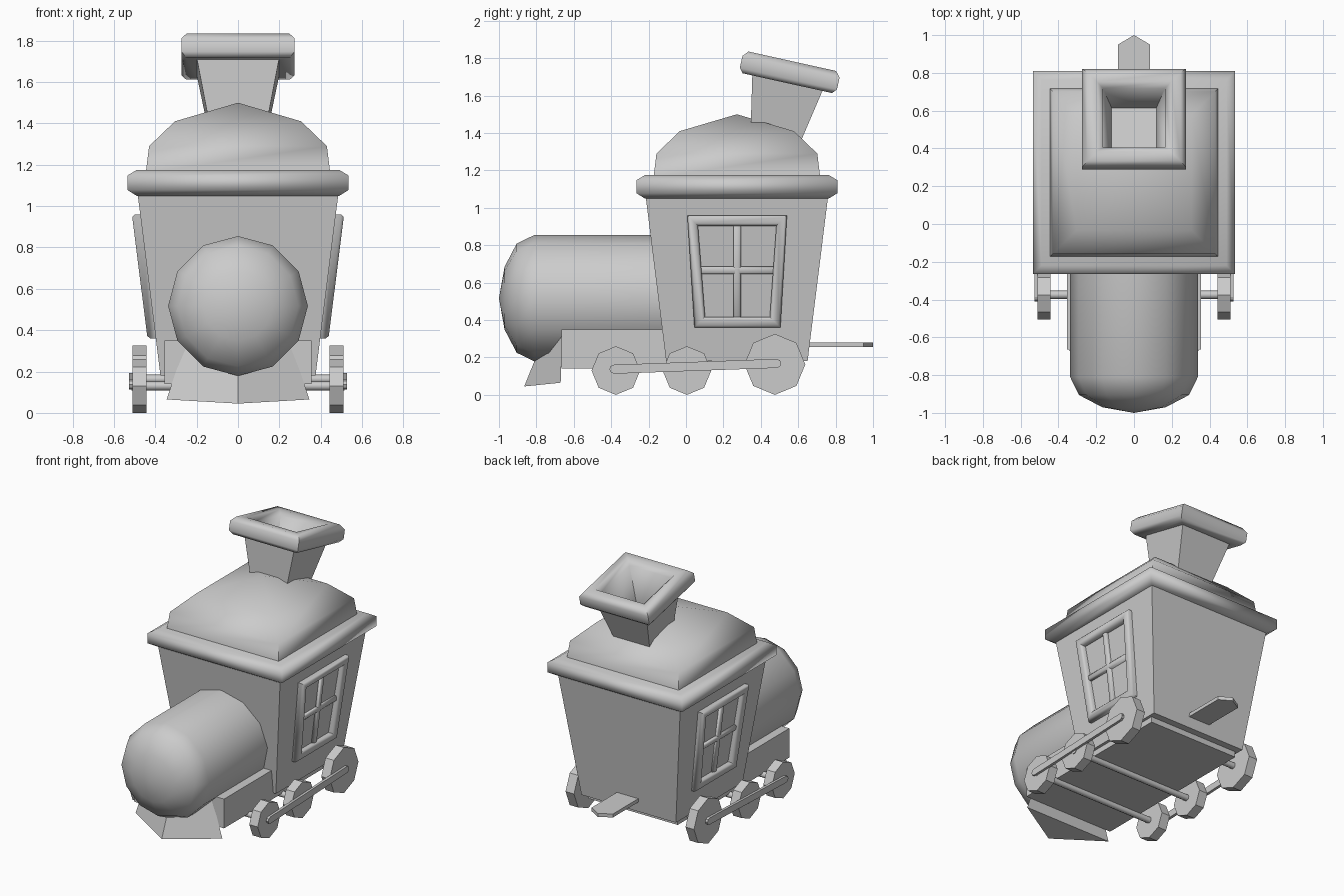
import bpy, bmesh
from math import sin, cos, pi, radians, atan2
from mathutils import Vector

if "Cube" in bpy.data.objects:
    bpy.data.objects.remove(bpy.data.objects["Cube"])


def finish(name, bm, smooth=None, mirror=False):
    bmesh.ops.recalc_face_normals(bm, faces=bm.faces)
    me = bpy.data.meshes.new(name)
    bm.to_mesh(me)
    bm.free()
    ob = bpy.data.objects.new(name, me)
    bpy.context.collection.objects.link(ob)
    if smooth:
        me.shade_smooth()
        me.set_sharp_from_angle(angle=radians(smooth))
    if mirror:
        ob.modifiers.new("Mirror", 'MIRROR').use_mirror_merge = False
    return ob


def loft(name, rings, smooth=None, mirror=False, caps=True):
    """Bridge rings of points; a one-point last ring makes an apex."""
    bm = bmesh.new()
    vs = [[bm.verts.new(p) for p in r] for r in rings]
    n = len(vs[0])
    for a, b in zip(vs, vs[1:]):
        for i in range(n):
            j = (i + 1) % n
            bm.faces.new((a[i], a[j], b[0]) if len(b) == 1 else (a[i], a[j], b[j], b[i]))
    if caps:
        bm.faces.new(vs[0])
        if len(vs[-1]) == n:
            bm.faces.new(vs[-1])
    return finish(name, bm, smooth, mirror)


def rect(hx, hy, cy, z):
    return [(-hx, cy - hy, z), (hx, cy - hy, z), (hx, cy + hy, z), (-hx, cy + hy, z)]


def disc_x(x, y, z, r, n):
    return [(x, y + r * cos(2 * pi * i / n), z + r * sin(2 * pi * i / n)) for i in range(n)]


CY = 0.272  # middle of the cab along y

# Cab, roof slab and domed roof
loft("cab", [rect(.375, .378, CY, .18), rect(.488, .49, CY, 1.08)])
loft("roof_rim", [rect(.49 + o, .492 + o, CY, z) for o, z in
                  ((0, 1.05), (.045, 1.078), (.045, 1.148), (0, 1.175))], 62)
loft("roof_dome", [rect(h, h, CY, z) for h, z in
                   ((.446, 1.16), (.43, 1.29), (.305, 1.41))] + [[(0, CY, 1.50)]], 62)

# Hollow square chimney, leaning back
tilt = radians(12.5)


def chimney_ring(h, w):
    return [(x * h * 1.03, .555 + y * h * cos(tilt) + w * sin(tilt),
             1.725 - y * h * sin(tilt) + w * cos(tilt))
            for x, y in ((-1, -1), (1, -1), (1, 1), (-1, 1))]


loft("chimney", [chimney_ring(h, w) for h, w in
                 ((.118, -.45), (.192, -.06), (.245, -.06), (.266, -.035), (.266, .03),
                  (.24, .06), (.19, .06), (.16, .03), (.115, -.24))], 62)

# Boiler with rounded nose
boiler = []
for y, r in ((0, .338), (-.81, .338), (-.905, .292), (-.97, .168)):
    boiler.append([(r * sin(pi * i / 6), y, .517 + r * cos(pi * i / 6)) for i in range(12)])
loft("boiler", boiler + [[(0, -1.0, .517)]], 40)

# Chassis
loft("chassis", [rect(.355, .633, -.032, z) for z in (.14, .35)])

# Wedge-shaped track guard
loft("track_guard", [[(-.345, -.67, .065), (0, -.865, .045), (.345, -.67, .065)],
                     [(-.25, -.66, .35), (0, -.75, .33), (.25, -.66, .35)]])

# Rear coupling tongue
loft("coupling", [[(-.085, .6, z), (.085, .6, z), (.085, .95, z), (0, 1.0, z), (-.085, .95, z)]
                  for z in (.255, .28)])

# Wheels and axles
for label, y, r in (("front", -.375, .13), ("middle", .005, .13), ("rear", .475, .163)):
    loft(label + "_wheel", [disc_x(x, y, r, r, 8) for x in (.443, .51)], mirror=True)
    loft(label + "_axle", [disc_x(x, y, r, .022, 8) for x in (-.515, .515)], 50)

# Coupling rods with rounded ends
a, b = Vector((-.385, .137)), Vector((.485, .168))
ang = atan2(b.y - a.y, b.x - a.x)
outline = []
for c, start in ((a, ang + pi / 2), (b, ang - pi / 2)):
    outline += [c + .024 * Vector((cos(start + pi * i / 4), sin(start + pi * i / 4)))
                for i in range(5)]
loft("side_rod", [[(x, p.x, p.y) for p in outline] for x in (.507, .527)], mirror=True)


# Windows lie on the sloping cab sides
def on_wall(y, z, off):
    return (.3525 + .1256 * z + off, y, z)


def frame_loop(i, off):
    return [on_wall(y, z, off) for y, z in ((.045 + i, .36 + i), (.505 - i, .36 + i),
                                            (.54 - i, .96 - i), (.007 + i, .96 - i))]


loft("window_frame", [frame_loop(i, o) for i, o in
                      ((0, -.01), (0, .026), (.012, .04), (.043, .04), (.057, .024), (.057, -.01))],
     62, True, caps=False)
for label, y0, y1, z0, z1 in (("upright", .253, .293, .40, .92), ("crossbar", .07, .475, .645, .685)):
    loft("window_" + label, [[on_wall(y, z, o) for y, z in ((y0 + d, z0 + d), (y1 - d, z0 + d),
                                                            (y1 - d, z1 - d), (y0 + d, z1 - d))]
                             for o, d in ((-.01, 0), (.012, 0), (.02, .008))], 62, True)
